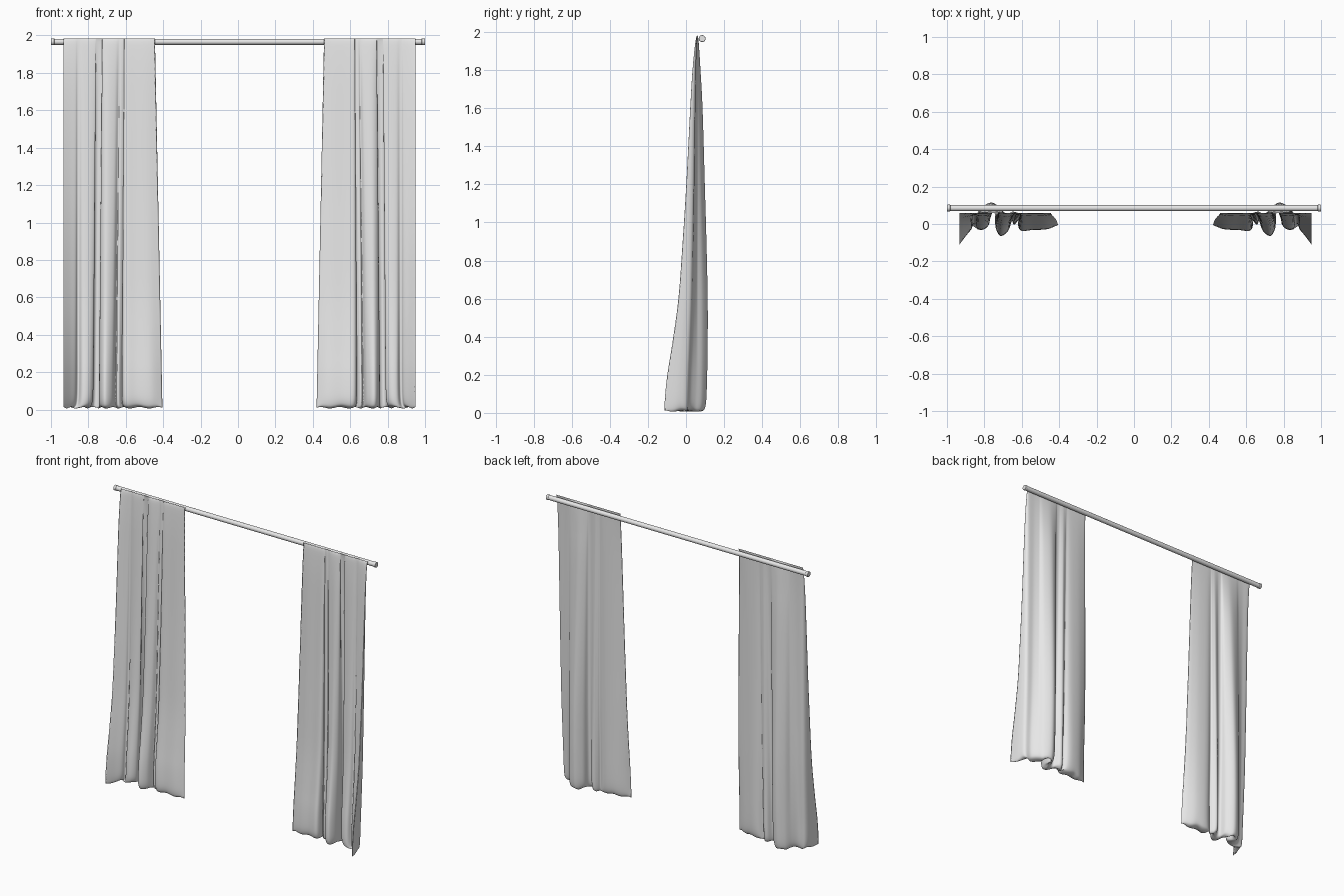
import bpy, bmesh, math

if "Cube" in bpy.data.objects:
    bpy.data.objects.remove(bpy.data.objects["Cube"])

def material(name, rgb):
    m = bpy.data.materials.new(name)
    m.diffuse_color = (*rgb, 1)
    m.use_nodes = True
    m.node_tree.nodes["Principled BSDF"].inputs["Base Color"].default_value = m.diffuse_color
    return m

fabric = material("pale_grey_fabric", (0.8, 0.8, 0.8))
metal = material("light_grey_metal", (0.8, 0.8, 0.8))

def spline(pts, steps):
    """Catmull-Rom through tuples of any size."""
    out = []
    n = len(pts)
    for i in range(n - 1):
        p0, p1, p2, p3 = pts[max(i - 1, 0)], pts[i], pts[i + 1], pts[min(i + 2, n - 1)]
        for s in range(steps):
            t = s / steps
            out.append(tuple(0.5 * (2 * b + (c - a) * t + (2 * a - 5 * b + 4 * c - d) * t * t
                                    + (3 * b - a - 3 * c + d) * t ** 3)
                             for a, b, c, d in zip(p0, p1, p2, p3)))
    out.append(pts[-1])
    return out

def resample(path, count):
    """Evenly spaced points along a path."""
    acc = [0]
    for a, b in zip(path, path[1:]):
        acc.append(acc[-1] + math.dist(a, b))
    out, j = [], 0
    for i in range(count):
        d = acc[-1] * i / (count - 1)
        while j < len(path) - 2 and acc[j + 1] < d:
            j += 1
        f = (d - acc[j]) / (acc[j + 1] - acc[j])
        out.append(tuple(p + (q - p) * f for p, q in zip(path[j], path[j + 1])))
    return out

TOP_Z, BOT_Z, TOP_Y, COUNT = 1.985, 0.006, 0.06, 130

# Plan of the right curtain at the hem: front and back layers of cloth, inner edge to outer edge
FRONT = [(.42, -.005), (.48, -.03), (.56, -.035), (.62, -.04), (.637, -.01), (.635, .02),
         (.65, .0), (.662, -.005), (.67, .015), (.69, -.04), (.73, -.068), (.755, -.03),
         (.76, .03), (.755, .07), (.78, .085), (.797, .05), (.79, 0), (.815, -.03), (.85, -.03),
         (.867, 0), (.877, -.005), (.885, -.03), (.915, -.066), (.95, -.112)]
BACK = [(.42, -.005), (.45, .02), (.50, .045), (.56, .055), (.60, .05), (.63, .03), (.64, .045),
        (.66, .065), (.68, .06), (.70, .03), (.72, .035), (.735, .08), (.78, .114),
        (.83, .09), (.86, .05), (.89, .02), (.93, .005), (.945, -.04), (.95, -.112)]

# Height, depth of forward folds, depth of backward folds, closing of the hem
DROP = [(TOP_Z, 0, 0, 0), (1.95, .06, .12, 0), (1.8, .15, .3, 0), (1.6, .22, .5, 0),
        (1.2, .34, .72, 0), (.9, .45, .88, 0), (.6, .58, 1, 0), (.35, .78, 1, 0),
        (.2, .92, .95, 0), (.08, .99, .9, .05), (.03, 1, .85, .2), (.012, 1, .8, .5),
        (BOT_Z, 1, .75, 1)]

def curtain(name, side, shift):
    bm = bmesh.new()
    layers = [resample(spline(p, 6), COUNT) for p in (FRONT, BACK)]
    seam = [((a[0] + b[0]) / 2, (a[1] + b[1]) / 2) for a, b in zip(*layers)]
    for k, path in enumerate(layers):
        rows = []
        for z, front, back, close in spline(DROP, 4):
            t = (TOP_Z - z) / (TOP_Z - BOT_Z)
            row = []
            for i, ((xb, yb), (xs, ys)) in enumerate(zip(path, seam)):
                xb += (xs - xb) * close
                yb += (ys - yb) * close
                # pleats lean slightly towards the inner edge at the top
                xt = .46 + (xb - .42) * .49 / .53 - .04 * math.sin(math.pi * (xb - .42) / .53) ** 2
                depth = front if yb < TOP_Y else back
                y = TOP_Y + (yb - TOP_Y) * depth
                lift = 0.004 * (1 + math.sin(i * 0.4)) * max(0, 1 - z / 0.15)   # wavy hem
                row.append(bm.verts.new((side * (xt + (xb - xt) * t) + shift, y, z + lift)))
            rows.append(row)
        for a, b in zip(rows, rows[1:]):
            for i in range(COUNT - 1):
                quad = (a[i], b[i], b[i + 1], a[i + 1])
                f = bm.faces.new(quad if (side > 0) == (k == 0) else quad[::-1])
                f.smooth = True
    # sew the two layers together at the hem and sides
    edge = [v for v in bm.verts if v.is_boundary]
    bmesh.ops.remove_doubles(bm, verts=edge, dist=0.00005)
    me = bpy.data.meshes.new(name)
    bm.to_mesh(me)
    bm.free()
    me.materials.append(fabric)
    ob = bpy.data.objects.new(name, me)
    bpy.context.collection.objects.link(ob)

curtain("right_curtain", 1, 0)
curtain("left_curtain", -1, 0.016)

def bar(name, x, length, radius, bevel=0):
    bpy.ops.mesh.primitive_cylinder_add(vertices=32, radius=radius, depth=length,
                                        location=(x, 0.085, 1.966), rotation=(0, math.pi / 2, 0))
    ob = bpy.context.object
    ob.name = name
    ob.data.materials.append(metal)
    if bevel:
        mod = ob.modifiers.new("rounded", 'BEVEL')
        mod.width, mod.segments = bevel, 3
        mod.limit_method = 'ANGLE'
    bpy.ops.object.shade_smooth_by_angle(angle=math.radians(40))

# Rod with end caps
bar("curtain_rod", 0, 1.98, 0.016)
for side, label in ((-1, "left"), (1, "right")):
    bar(label + "_rod_cap", side * 0.991, 0.018, 0.018, 0.003)
